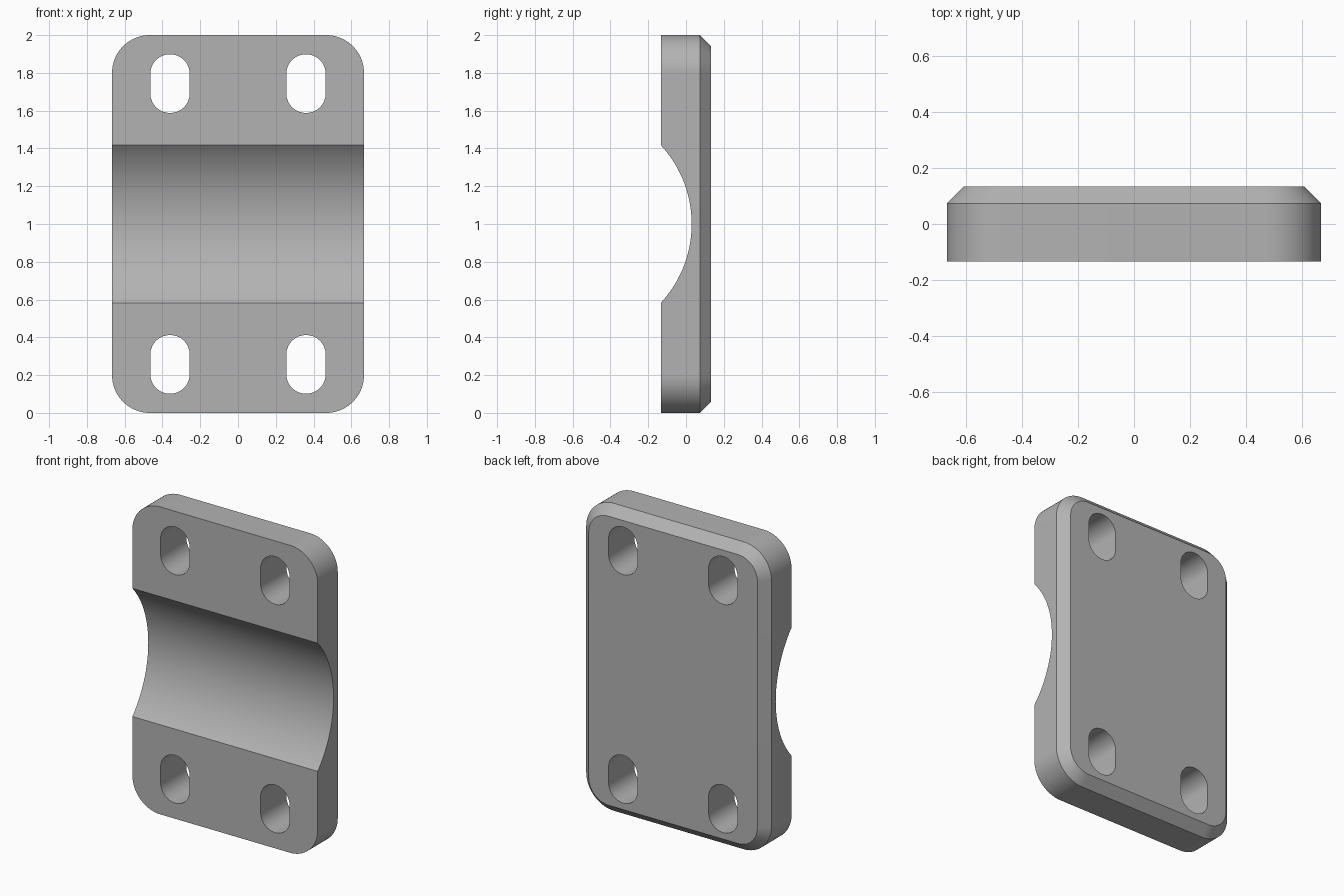
import bpy
import bmesh
from math import sin, cos, pi, radians

cube = bpy.data.objects.get("Cube")
if cube:
    bpy.data.objects.remove(cube, do_unlink=True)

HALF_X, HALF_Y, HALF_Z = 0.667, 0.133, 1.0
CORNER, CHAMFER = 0.2, 0.06
GROOVE_RADIUS, GROOVE_Y = 0.615, -0.585
SLOT_X, SLOT_Z, SLOT_RADIUS, SLOT_HALF = 0.36, 0.743, 0.104, 0.155

metal = bpy.data.materials.new("grey metal")
metal.use_nodes = True
grey = (0.45, 0.45, 0.45, 1)
metal.diffuse_color = grey
metal.node_tree.nodes["Principled BSDF"].inputs["Base Color"].default_value = grey


def rounded_outline(half_x, half_z, radius, steps=24):
    """Points of a rounded rectangle in the xz plane."""
    points = []
    for quarter, (sx, sz) in enumerate([(1, 1), (-1, 1), (-1, -1), (1, -1)]):
        for i in range(steps + 1):
            a = (quarter + i / steps) * pi / 2
            x = sx * (half_x - radius) + radius * cos(a)
            z = sz * (half_z - radius) + radius * sin(a)
            points.append((x, z))
    return points


def loft(name, sections, centre=(0, 0, 1)):
    """Solid through rounded rectangles given as (y, half_x, half_z, radius)."""
    bm = bmesh.new()
    rings = []
    for y, *shape in sections:
        rings.append([bm.verts.new((x, y, z)) for x, z in rounded_outline(*shape)])
    for low, high in zip(rings, rings[1:]):
        n = len(low)
        for i in range(n):
            j = (i + 1) % n
            bm.faces.new((low[i], low[j], high[j], high[i]))
    bm.faces.new(rings[0])
    bm.faces.new(rings[-1])
    bmesh.ops.remove_doubles(bm, verts=bm.verts, dist=1e-5)
    bmesh.ops.recalc_face_normals(bm, faces=bm.faces)
    mesh = bpy.data.meshes.new(name)
    bm.to_mesh(mesh)
    bm.free()
    obj = bpy.data.objects.new(name, mesh)
    obj.location = centre
    bpy.context.collection.objects.link(obj)
    return obj


# Plate with rounded corners and a chamfered back rim
plate = loft("clamp_plate", [
    (-HALF_Y, HALF_X, HALF_Z, CORNER),
    (HALF_Y - CHAMFER, HALF_X, HALF_Z, CORNER),
    (HALF_Y, HALF_X - CHAMFER, HALF_Z - CHAMFER, CORNER - CHAMFER),
])
plate.data.materials.append(metal)

# Cutter for the round groove across the front
bpy.ops.mesh.primitive_cylinder_add(
    vertices=160, radius=GROOVE_RADIUS, depth=2,
    location=(0, GROOVE_Y, 1), rotation=(0, pi / 2, 0))
cutters = [bpy.context.object]
cutters[0].name = "groove_cutter"

# Cutters for the four bolt slots
for sx in (-1, 1):
    for sz in (-1, 1):
        cutters.append(loft(
            "slot_cutter",
            [(y, SLOT_RADIUS, SLOT_HALF, SLOT_RADIUS - 0.0005) for y in (-0.5, 0.5)],
            (sx * SLOT_X, 0, 1 + sz * SLOT_Z)))

# Cut the groove and slots, then discard the cutters
bpy.ops.object.select_all(action="DESELECT")
plate.select_set(True)
bpy.context.view_layer.objects.active = plate
for cutter in cutters:
    cutter.hide_render = True
    cut = plate.modifiers.new("cut", "BOOLEAN")
    cut.operation = "DIFFERENCE"
    cut.solver = "EXACT"
    cut.object = cutter
    bpy.ops.object.modifier_apply(modifier=cut.name)
    bpy.data.objects.remove(cutter, do_unlink=True)

# One material throughout, smooth curves with crisp edges
plate.data.materials.clear()
plate.data.materials.append(metal)
for face in plate.data.polygons:
    face.material_index = 0
bpy.ops.object.shade_smooth_by_angle(angle=radians(30))
